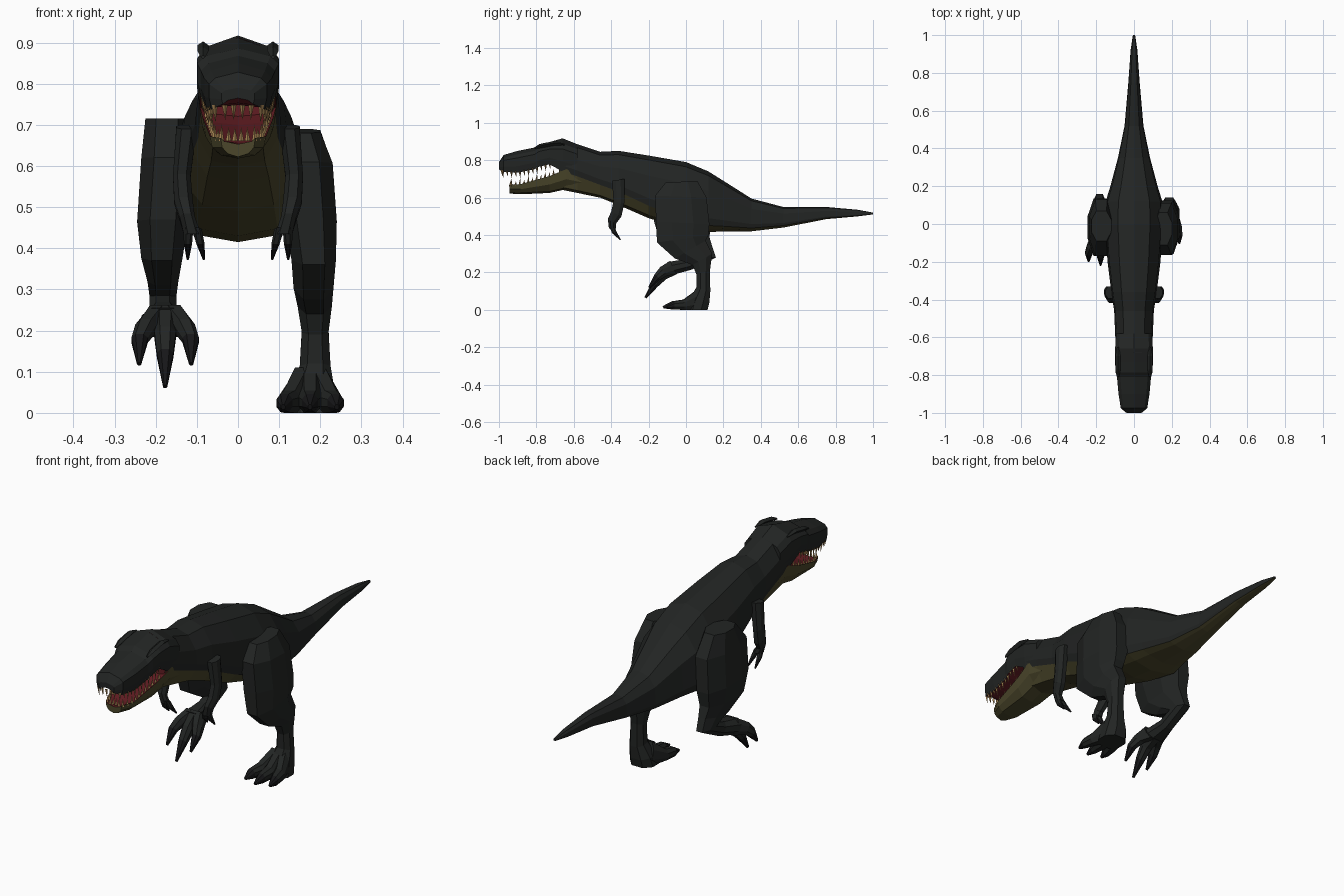
import bpy, bmesh
from mathutils import Vector

if "Cube" in bpy.data.objects:
    bpy.data.objects.remove(bpy.data.objects["Cube"])


def material(name, rgb):
    m = bpy.data.materials.new(name)
    m.diffuse_color = (*rgb, 1)
    m.use_nodes = True
    m.node_tree.nodes["Principled BSDF"].inputs["Base Color"].default_value = m.diffuse_color
    return m


HIDE = material("dark_hide", (0.016, 0.018, 0.017))
BELLY = material("olive_belly", (0.07, 0.062, 0.024))
MOUTH = material("mouth_red", (0.12, 0.012, 0.016))
CLAW = material("claw_black", (0.008, 0.008, 0.009))
TOOTH = material("tooth", (0.40, 0.24, 0.09))


def loft(name, rings, mats, pick=lambda i, j: 0, caps=(0, 0)):
    """Skin closed rings of equal point count; pick() gives the material slot."""
    bm = bmesh.new()
    vs = [[bm.verts.new(p) for p in r] for r in rings]
    n = len(vs[0])
    for i in range(len(vs) - 1):
        for j in range(n):
            k = (j + 1) % n
            f = bm.faces.new((vs[i][j], vs[i][k], vs[i + 1][k], vs[i + 1][j]))
            f.material_index = pick(i, j)
    for ring, slot in ((vs[0], caps[0]), (vs[-1], caps[1])):
        bm.faces.new(ring).material_index = slot
    bmesh.ops.recalc_face_normals(bm, faces=bm.faces)
    me = bpy.data.meshes.new(name)
    bm.to_mesh(me)
    bm.free()
    for m in mats:
        me.materials.append(m)
    ob = bpy.data.objects.new(name, me)
    bpy.context.collection.objects.link(ob)
    return ob


def sym_ring(y, half):
    """Full ring from half profile (x, z) running top centre to bottom centre."""
    right = [(x, y, z) for x, z in half]
    return right + [(-x, y, z) for x, z in reversed(half[1:-1])]


# Body: neck, trunk and tail (y, top, bottom, half width, belly line fraction)
BODY = [(-.68, .912, .645, .095, .38), (-.58, .885, .625, .10, .34), (-.46, .845, .60, .105, .28),
        (-.36, .85, .56, .12, .25), (-.20, .825, .49, .14, .20), (0, .79, .43, .155, .14),
        (.12, .74, .415, .15, .11), (.20, .69, .42, .125, .1), (.35, .595, .42, .085, .1),
        (.52, .55, .44, .05, .1), (.75, .55, .485, .03, .1), (.92, .535, .50, .018, .1),
        (1.0, .52, .51, .006, .1)]
rings = []
for y, t, b, w, f in BODY:
    h = t - b
    rings.append(sym_ring(y, [(0, t), (.55 * w, b + .93 * h), (.93 * w, b + .68 * h),
                              (w, b + f * h + .12 * h), (.92 * w, b + f * h),
                              (.62 * w, b + .05 * h), (0, b)]))
loft("body_and_tail", rings, [HIDE, BELLY, MOUTH],
     lambda i, j: 1 if j in (4, 5, 6, 7) else 0, (2, 0))

# Skull with upper jaw (y, top, lip, half width)
SKULL = [(-1.0, .79, .75, .04), (-.975, .828, .738, .07), (-.9, .85, .733, .082),
         (-.81, .868, .752, .09), (-.785, .886, .765, .098), (-.73, .897, .778, .10),
         (-.66, .917, .74, .10), (-.58, .885, .72, .095)]
rings = []
for y, t, b, w in SKULL:
    h = t - b
    rings.append(sym_ring(y, [(0, t), (.8 * w, b + .84 * h), (w, b + .68 * h),
                              (w, b + .3 * h), (.92 * w, b), (.6 * w, b + .01), (0, b + .015)]))
loft("skull", rings, [HIDE, MOUTH], lambda i, j: 1 if j in (4, 5, 6, 7) else 0)

# Lower jaw with red mouth floor (y, top, bottom, half width)
JAW = [(-.945, .668, .622, .042), (-.885, .672, .618, .068), (-.73, .715, .625, .085),
       (-.64, .752, .645, .095), (-.56, .73, .635, .09)]
rings = [sym_ring(y, [(0, t - .015), (.8 * w, t - .008), (w, t), (.92 * w, (t + b) / 2),
                      (.6 * w, b + .008), (0, b)]) for y, t, b, w in JAW]
loft("lower_jaw", rings, [BELLY, MOUTH], lambda i, j: 1 if j in (0, 1, 8, 9) else 0)

# Brow ridges
for s, side in ((1, "right"), (-1, "left")):
    rings = []
    for y, z, r in ((-.81, .865, .006), (-.77, .88, .014), (-.70, .893, .014), (-.65, .885, .005)):
        c = s * .085
        rings.append([(c - r, y, z), (c, y, z + r * .7), (c + r, y, z), (c, y, z - r)])
    loft(side + "_brow_ridge", rings, [HIDE])


# Teeth: small four-sided spikes along the jaw edges
def edge_point(table, y, col):
    for a, b in zip(table, table[1:]):
        if a[0] <= y <= b[0]:
            k = (y - a[0]) / (b[0] - a[0])
            return a[col] + k * (b[col] - a[col]), a[3] + k * (b[3] - a[3])


def teeth(name, table, col, y0, y1, count, length):
    bm = bmesh.new()
    spots = []
    for i in range(count):
        y = y0 + (y1 - y0) * i / (count - 1)
        z, w = edge_point(table, y, col)
        spots += [(s * w * .88, y, z, 1 - .35 * (i % 2)) for s in (1, -1)]
    z, w = edge_point(table, y0, col)
    spots += [(w * k, y0 - .005, z, .8) for k in (-.5, -.17, .17, .5)]
    for x, y, z, k in spots:
        r = .007
        up = -.008 if length > 0 else .008
        base = [bm.verts.new((x + dx, y + dy, z + up))
                for dx, dy in ((r, 0), (0, r), (-r, 0), (0, -r))]
        tip = bm.verts.new((x * .97, y + .004, z + length * k))
        bm.faces.new(base)
        for j in range(4):
            bm.faces.new((base[j], base[(j + 1) % 4], tip))
    bmesh.ops.recalc_face_normals(bm, faces=bm.faces)
    me = bpy.data.meshes.new(name)
    bm.to_mesh(me)
    bm.free()
    me.materials.append(TOOTH)
    bpy.context.collection.objects.link(bpy.data.objects.new(name, me))


teeth("upper_teeth", SKULL, 2, -.98, -.73, 12, -.036)
teeth("lower_teeth", JAW, 1, -.935, -.71, 11, .032)

# Limbs: each section runs front point to back point in y-z, between x0 and x1
OCT = [(0, .25), (0, .75), (.3, 1), (.7, 1), (1, .75), (1, .25), (.7, 0), (.3, 0)]


def limb(name, sections, claw=False):
    rings = []
    for yf, zf, yb, zb, x0, x1 in sections:
        f, b = Vector((0, yf, zf)), Vector((0, yb, zb))
        rings.append([f.lerp(b, u) + Vector((x0 + (x1 - x0) * v, 0, 0)) for u, v in OCT])
    last = len(sections) - 2
    return loft(name, rings, [HIDE, CLAW], lambda i, j: int(claw and i == last), (0, int(claw)))


# Standing right leg
limb("right_leg", [(-.11, .68, .06, .69, .11, .20), (-.165, .61, .11, .60, .10, .23),
                   (-.16, .47, .125, .46, .11, .24), (-.155, .36, .12, .40, .13, .238),
                   (-.06, .275, .105, .37, .135, .232), (.035, .24, .14, .30, .145, .228),
                   (.055, .19, .128, .21, .155, .22), (.055, .12, .13, .10, .15, .225),
                   (.02, .06, .125, .04, .125, .235), (.0, .0, .115, .0, .12, .24)])

# Raised left leg, its foot swinging forward
limb("left_leg", [(-.09, .715, .07, .715, -.225, -.12), (-.17, .62, .13, .62, -.235, -.11),
                  (-.17, .47, .135, .46, -.245, -.12), (-.14, .37, .125, .39, -.235, -.135),
                  (-.04, .31, .14, .34, -.22, -.145), (.04, .285, .16, .28, -.215, -.15),
                  (-.01, .27, .03, .215, -.215, -.15), (-.10, .255, -.06, .19, -.235, -.13)])

# Toes with claws (sections: front y, z, back y, z, half width, spread share)
RIGHT_TOE = [(.06, .11, .09, .0, .03, .35), (-.015, .055, -.015, 0, .028, .8),
             (-.075, .046, -.075, .002, .02, 1), (-.125, .02, -.12, .008, .005, 1.05)]
LEFT_TOE = [(-.085, .262, -.05, .19, .03, .35), (-.145, .21, -.105, .165, .026, .75),
            (-.18, .155, -.15, .125, .02, 1), (-.222, .068, -.212, .06, .005, 1.02)]
for side, toe, cx, lift in (("right", RIGHT_TOE, .175, 0), ("left", LEFT_TOE, -.177, .055)):
    for k, label in ((-1, "a"), (0, "b"), (1, "c")):
        secs = []
        for i, (yf, zf, yb, zb, w, sp) in enumerate(toe):
            dz, dy = abs(k) * lift * i / 3, abs(k) * .02 * i / 3
            c = cx + k * .062 * sp
            secs.append((yf + dy, zf + dz, yb + dy, zb + dz, c - w, c + w))
        limb(f"{side}_toe_{label}", secs, True)

# Small arms with two clawed fingers
ARM = [(-.395, .69, -.33, .70, .10, .15), (-.388, .58, -.33, .57, .115, .158),
       (-.40, .525, -.345, .50, .11, .155), (-.418, .485, -.375, .46, .105, .142),
       (-.412, .435, -.375, .435, .09, .132)]
FINGER = [(-.412, .45, -.38, .44, .012), (-.395, .41, -.37, .415, .01), (-.352, .372, -.348, .376, .003)]
for s, side in ((1, "right"), (-1, "left")):
    limb(side + "_arm", [(*a[:4], s * a[4], s * a[5]) for a in ARM])
    for n, (c0, c1) in enumerate(((.10, .083), (.121, .122))):
        secs = []
        for i, (yf, zf, yb, zb, w) in enumerate(FINGER):
            c = c0 + (c1 - c0) * i / 2
            secs.append((yf, zf, yb, zb, s * (c - w), s * (c + w)))
        limb(f"{side}_finger_{n + 1}", secs, True)
